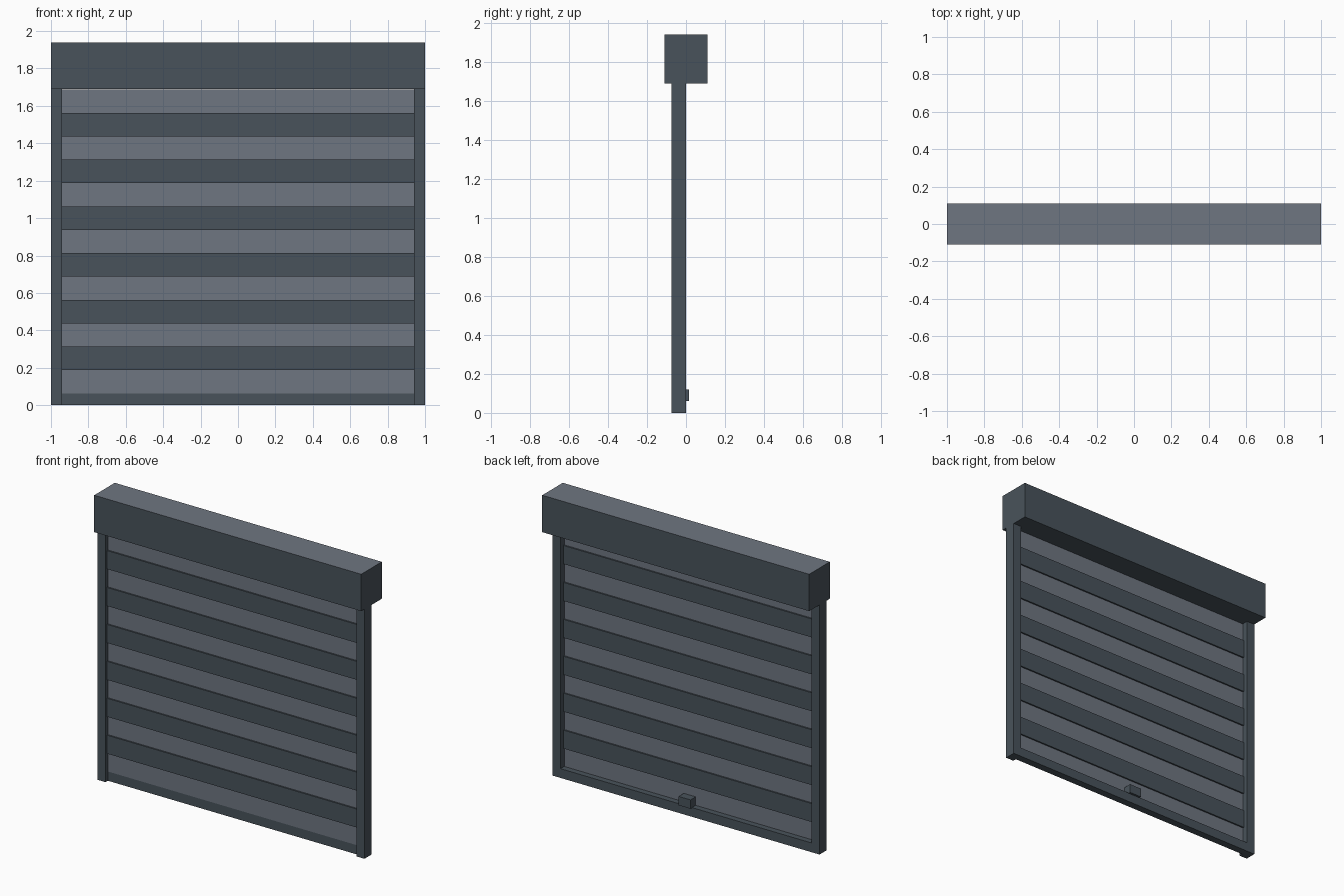
import bpy, bmesh

if "Cube" in bpy.data.objects:
    bpy.data.objects.remove(bpy.data.objects["Cube"])


def material(name, rgb):
    m = bpy.data.materials.new(name)
    m.diffuse_color = (*rgb, 1)
    m.use_nodes = True
    m.node_tree.nodes["Principled BSDF"].inputs["Base Color"].default_value = m.diffuse_color
    return m


DARK = material("dark slate grey", (0.066, 0.086, 0.104))
LIGHT = material("light slate grey", (0.158, 0.180, 0.218))


def box(name, x, y, z, mat):
    """Axis-aligned box from (min, max) ranges."""
    bm = bmesh.new()
    bmesh.ops.create_cube(bm, size=1)
    for v in bm.verts:
        v.co = [r[0] + (c + 0.5) * (r[1] - r[0]) for r, c in zip((x, y, z), v.co)]
    me = bpy.data.meshes.new(name)
    bm.to_mesh(me)
    bm.free()
    me.materials.append(mat)
    ob = bpy.data.objects.new(name, me)
    bpy.context.collection.objects.link(ob)
    return ob


# Roller housing with a lighter top face
housing = box("roller_housing", (-1, 1), (-0.11, 0.11), (1.69, 1.94), DARK)
housing.data.materials.append(LIGHT)
for p in housing.data.polygons:
    if p.normal.z > 0.5:
        p.material_index = 1

# Side guide rails
for side, x in (("left", (-1, -0.94)), ("right", (0.94, 1))):
    box(f"{side}_guide_rail", x, (-0.075, 0), (0, 1.69), DARK)

# Bottom bar and its small handle on the back
box("bottom_bar", (-0.94, 0.94), (-0.05, 0), (0, 0.0625), DARK)
box("handle", (-0.045, 0.045), (-0.04, 0.015), (0.06, 0.12), DARK)

# Curtain: light recessed slats alternating with raised dark slats
STEP = 0.125
for i in range(13):
    z = 0.0625 + i * STEP
    if i % 2 == 0:
        box(f"light_slat_{i // 2}", (-0.94, 0.94), (-0.05, -0.04), (z, z + STEP), LIGHT)
    else:
        box(f"dark_slat_{i // 2}", (-0.94, 0.94), (-0.06, -0.03), (z, z + STEP), DARK)
